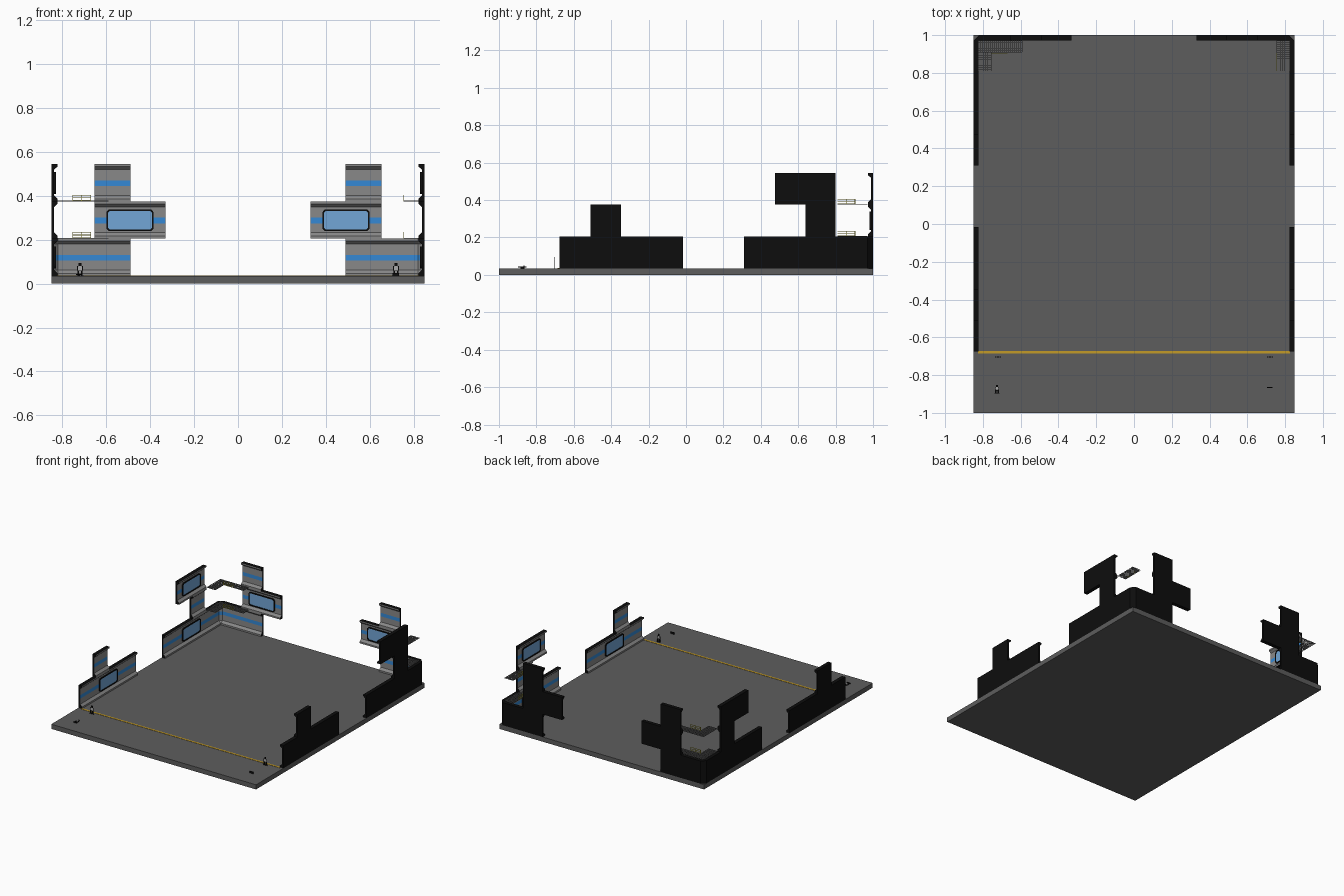
import bpy, bmesh, math
from mathutils import Vector

if "Cube" in bpy.data.objects:
    bpy.data.objects.remove(bpy.data.objects["Cube"])

FLOOR = 0.035      # top of the floor slab
UNIT = 0.17        # height of one wall row
XW, YW = 0.85, 1.0

def mat(name, rgb):
    m = bpy.data.materials.new(name)
    m.diffuse_color = (*rgb, 1)
    m.use_nodes = True
    m.node_tree.nodes["Principled BSDF"].inputs["Base Color"].default_value = m.diffuse_color
    return m

BLACK = mat("black", (0.004, 0.004, 0.004))
GREY = mat("wall grey", (0.25, 0.25, 0.25))
BLUE = mat("stripe blue", (0.035, 0.25, 0.66))
GLASS = mat("window blue", (0.17, 0.38, 0.67))
DARK = mat("floor grey", (0.11, 0.11, 0.11))
YELLOW = mat("line yellow", (0.55, 0.33, 0.02))
RAIL = mat("rail yellow", (0.6, 0.55, 0.05))
STEEL = mat("grate steel", (0.13, 0.13, 0.13))
PALE = mat("pale grey", (0.4, 0.4, 0.4))

def finish(name, bm, mats):
    bmesh.ops.recalc_face_normals(bm, faces=bm.faces)
    me = bpy.data.meshes.new(name)
    bm.to_mesh(me)
    bm.free()
    for m in mats:
        me.materials.append(m)
    ob = bpy.data.objects.new(name, me)
    bpy.context.collection.objects.link(ob)
    return ob

def add_box(bm, lo, hi, mi=0):
    vs = bmesh.ops.create_cube(bm, size=1)["verts"]
    for v in vs:
        v.co = Vector([(l + h) / 2 + c * (h - l) for l, h, c in zip(lo, hi, v.co)])
    for f in {f for v in vs for f in v.link_faces}:
        f.material_index = mi

def boxes(name, items, *mats):
    bm = bmesh.new()
    for it in items:
        add_box(bm, *it)
    return finish(name, bm, mats)

# floor slab and painted line
boxes("floor", [((-XW, -YW, 0), (XW, YW, FLOOR))], DARK)
boxes("floor_line", [((-0.825, -0.686, FLOOR), (0.825, -0.672, FLOOR + 0.002))], YELLOW)

# wall cross-section: depth, height, material of the face that follows
PROFILE = [(0, 0, 0), (0.028, 0, 1), (0.028, 0.012, 1), (0.012, 0.028, 1),
           (0.012, 0.070, 2), (0.012, 0.096, 1), (0.012, 0.145, 1),
           (0.028, 0.159, 1), (0.028, UNIT, 0), (0, UNIT, 0)]

def place(wall, u, d):
    """Ground position from a wall side, distance along it and depth inward."""
    return {"back": (u, YW - d), "left": (-XW + d, u), "right": (XW - d, u)}[wall]

def wall_panel(name, start, end, row):
    z0 = FLOOR + row * UNIT
    bm = bmesh.new()
    rings = [[bm.verts.new((*place(w, u, d), z0 + z)) for d, z, _ in PROFILE]
             for w, u in (start, end)]
    n = len(PROFILE)
    for i in range(n):
        j = (i + 1) % n
        f = bm.faces.new((rings[0][i], rings[0][j], rings[1][j], rings[1][i]))
        f.material_index = PROFILE[i][2]
    for r in rings:
        bm.faces.new(r)
    finish(name, bm, [BLACK, GREY, BLUE])

def window(name, wall, centre, row):
    """Black rounded frame with a glass plate in it."""
    zc = FLOOR + (row + 0.5) * UNIT - 0.001
    bm = bmesh.new()

    def loop(w, h, r, d):
        pts = []
        for k, (sx, sz) in enumerate(((1, 1), (-1, 1), (-1, -1), (1, -1))):
            for s in range(4):
                a = math.pi / 2 * (k + s / 3)
                pts.append((sx * (w - r) + r * math.cos(a), sz * (h - r) + r * math.sin(a)))
        return [bm.verts.new((*place(wall, centre + u, d), zc + z)) for u, z in pts]

    rings = [loop(0.108, 0.050, 0.018, 0.011), loop(0.108, 0.050, 0.018, 0.020),
             loop(0.101, 0.043, 0.014, 0.020), loop(0.101, 0.043, 0.014, 0.016)]
    n = len(rings[0])
    for a, b in zip(rings, rings[1:]):
        for i in range(n):
            j = (i + 1) % n
            bm.faces.new((a[i], a[j], b[j], b[i]))
    bm.faces.new(rings[-1]).material_index = 1
    bm.faces.new(rings[0])
    finish(name, bm, [BLACK, GLASS])

for side, s in (("left", -1), ("right", 1)):
    # chamfered corner joining back and side walls
    wall_panel(f"{side}_corner", (side, 0.97), ("back", s * 0.82), 0)
    # back wall pieces
    for row, (a, b) in enumerate(((0.49, 0.82), (0.33, 0.655), (0.49, 0.655))):
        wall_panel(f"{side}_back_wall_{row}", ("back", s * a), ("back", s * b), row)
    window(f"{side}_back_window", "back", s * 0.4925, 1)
    # side wall pieces
    for row, a, b in ((0, 0.31, 0.97), (1, 0.64, 0.80), (2, 0.475, 0.80),
                      (0, -0.675, -0.015), (1, -0.51, -0.348)):
        part = "rear" if a > 0 else "front"
        wall_panel(f"{side}_{part}_side_wall_{row}", (side, a), (side, b), row)
    for c, row in ((0.64, 0), (0.64, 2), (-0.345, 0)):
        window(f"{side}_side_window", side, c, row)

def grate(name, areas, z):
    """Wire walkway made of crossed bars over rectangular areas."""
    bars, w = [], 0.0009
    for x0, x1, y0, y1 in areas:
        nx, ny = round((x1 - x0) / 0.0105), round((y1 - y0) / 0.0105)
        for i in range(nx + 1):
            x = x0 + (x1 - x0) * i / nx
            bars.append(((x - w, y0, z - 0.002), (x + w, y1, z + 0.002)))
        for i in range(ny + 1):
            y = y0 + (y1 - y0) * i / ny
            bars.append(((x0, y - w, z - 0.002), (x1, y + w, z + 0.002)))
    boxes(name, bars, STEEL)

def railing(name, p, q, z):
    """Low rail with three bars and three posts between two ground points."""
    r, parts = 0.0013, []
    for h in (0.004, 0.015, 0.027):
        parts.append(((p[0] - r, p[1] - r, z + h - r), (q[0] + r, q[1] + r, z + h + r)))
    for t in (0, 0.5, 1):
        x, y = p[0] + (q[0] - p[0]) * t, p[1] + (q[1] - p[1]) * t
        parts.append(((x - r, y - r, z), (x + r, y + r, z + 0.028)))
    boxes(name, parts, RAIL)

# corner walkways on two levels
for row in (1, 2):
    z = FLOOR + row * UNIT + 0.002
    grate(f"left_walkway_{row}", [(-0.825, -0.592, 0.91, 0.97), (-0.825, -0.755, 0.81, 0.91)], z)
    railing(f"left_railing_{row}", (-0.754, 0.905), (-0.672, 0.905), z)
    grate(f"right_walkway_{row}", [(0.755, 0.825, 0.81, 0.97)], z)
    railing(f"right_railing_{row}", (0.755, 0.81), (0.755, 0.903), z)

# small flat figure: x range, height range, material
FIGURE = [(-0.017, 0.017, 0, 0.003, 0), (-0.012, -0.004, 0.003, 0.026, 0),
          (0.004, 0.012, 0.003, 0.026, 0), (-0.010, 0.010, 0.026, 0.046, 1),
          (-0.014, -0.010, 0.026, 0.045, 0), (0.010, 0.014, 0.026, 0.045, 0),
          (-0.006, 0.006, 0.046, 0.060, 0)]

for side, x in (("left", -0.72), ("right", 0.72)):
    boxes(f"{side}_standing_figure",
          [((x + a, -0.707, FLOOR + b), (x + c, -0.702, FLOOR + d), m)
           for a, c, b, d, m in FIGURE], BLACK, PALE)

# lying figure and low marker at the front edge
boxes("lying_figure",
      [((-0.725 + a * 0.8, -0.897 + b * 0.75, FLOOR + 0.004),
        (-0.725 + c * 0.8, -0.897 + d * 0.75, FLOOR + 0.010), m)
       for a, c, b, d, m in FIGURE] +
      [((-0.73, -0.885, FLOOR), (-0.72, -0.865, FLOOR + 0.004), 0)], BLACK, PALE)
boxes("low_marker", [((0.705, -0.868, FLOOR), (0.733, -0.863, FLOOR + 0.014))], BLACK)
